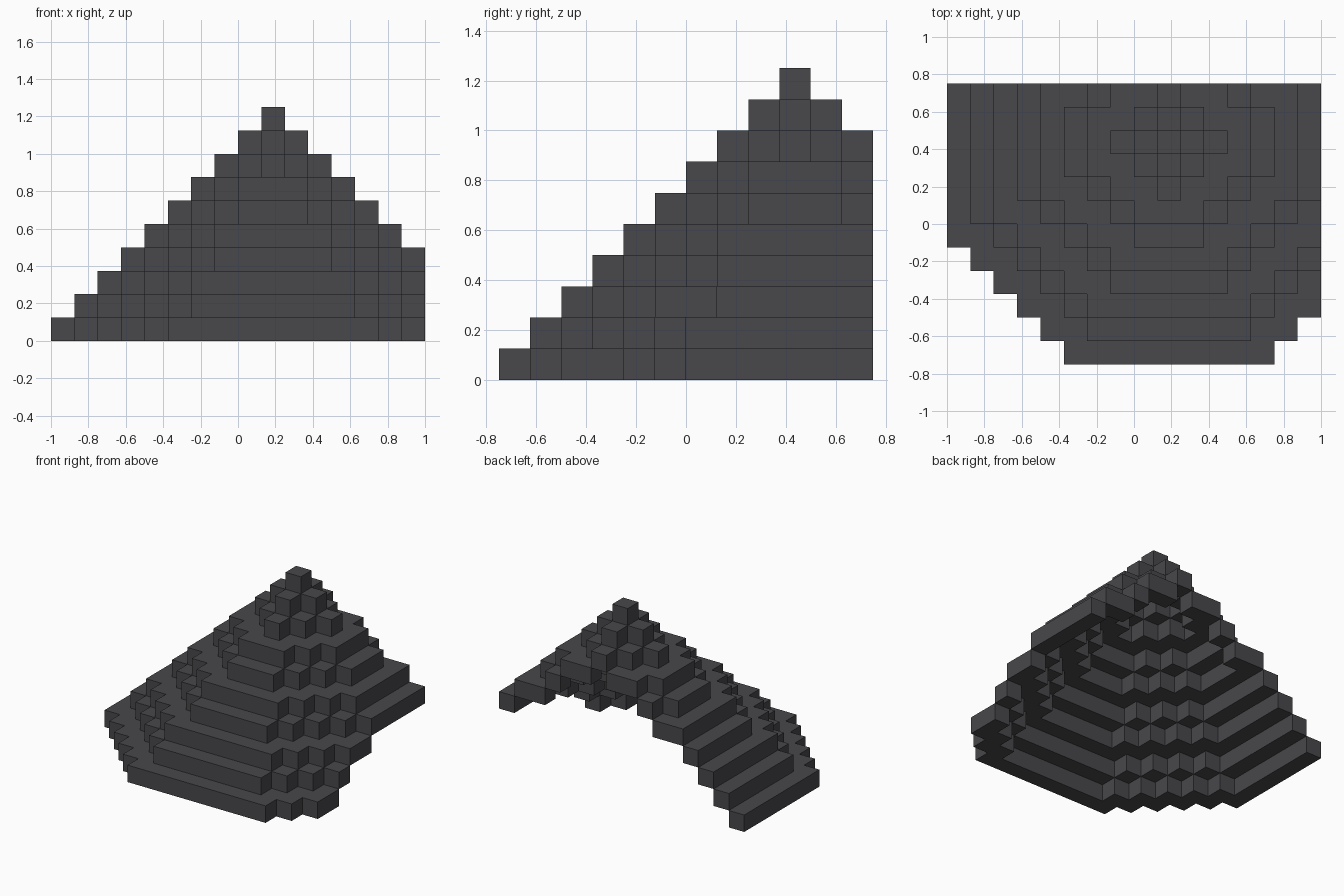
import bpy
import bmesh

# Remove the default cube
if "Cube" in bpy.data.objects:
    bpy.data.objects.remove(bpy.data.objects["Cube"], do_unlink=True)

BLOCK = 0.125                 # edge of one block
COLS, ROWS, LEVELS = 16, 12, 10
PEAK_COL, PEAK_ROW = 9, 9     # column holding the summit

slate = bpy.data.materials.new("dark_slate")
slate.use_nodes = True
colour = (0.065, 0.065, 0.072, 1.0)
slate.diffuse_color = colour
slate.node_tree.nodes["Principled BSDF"].inputs["Base Color"].default_value = colour


def inside(col, row, radius):
    """True where a block lies in the stepped octagon of this radius."""
    if radius < 0:
        return False
    dx, dy = abs(col - PEAK_COL), abs(row - PEAK_ROW)
    flat = max(0, (radius - 1) // 2)
    return max(dx, dy) <= radius and dx + dy <= radius + flat


def make_terrace(level):
    """One ring of blocks; the shell is a single block thick and open below."""
    radius = LEVELS - 1 - level
    name = "peak" if radius == 0 else f"terrace_{level + 1}"
    bm = bmesh.new()
    for col in range(COLS):
        for row in range(ROWS):
            if inside(col, row, radius) and not inside(col, row, radius - 1):
                corners = [(0, 0), (1, 0), (1, 1), (0, 1)]
                bm.faces.new([bm.verts.new(((col + i - COLS / 2) * BLOCK,
                                            (row + j - ROWS / 2) * BLOCK, 0))
                              for i, j in corners])
    bmesh.ops.remove_doubles(bm, verts=bm.verts, dist=BLOCK / 100)
    mesh = bpy.data.meshes.new(name)
    bm.to_mesh(mesh)
    bm.free()
    mesh.materials.append(slate)
    terrace = bpy.data.objects.new(name, mesh)
    terrace.location.z = level * BLOCK
    bpy.context.collection.objects.link(terrace)
    # Raise the flat ring to block height
    solid = terrace.modifiers.new("block_height", "SOLIDIFY")
    solid.thickness = BLOCK
    solid.offset = 1


for level in range(LEVELS):
    make_terrace(level)
